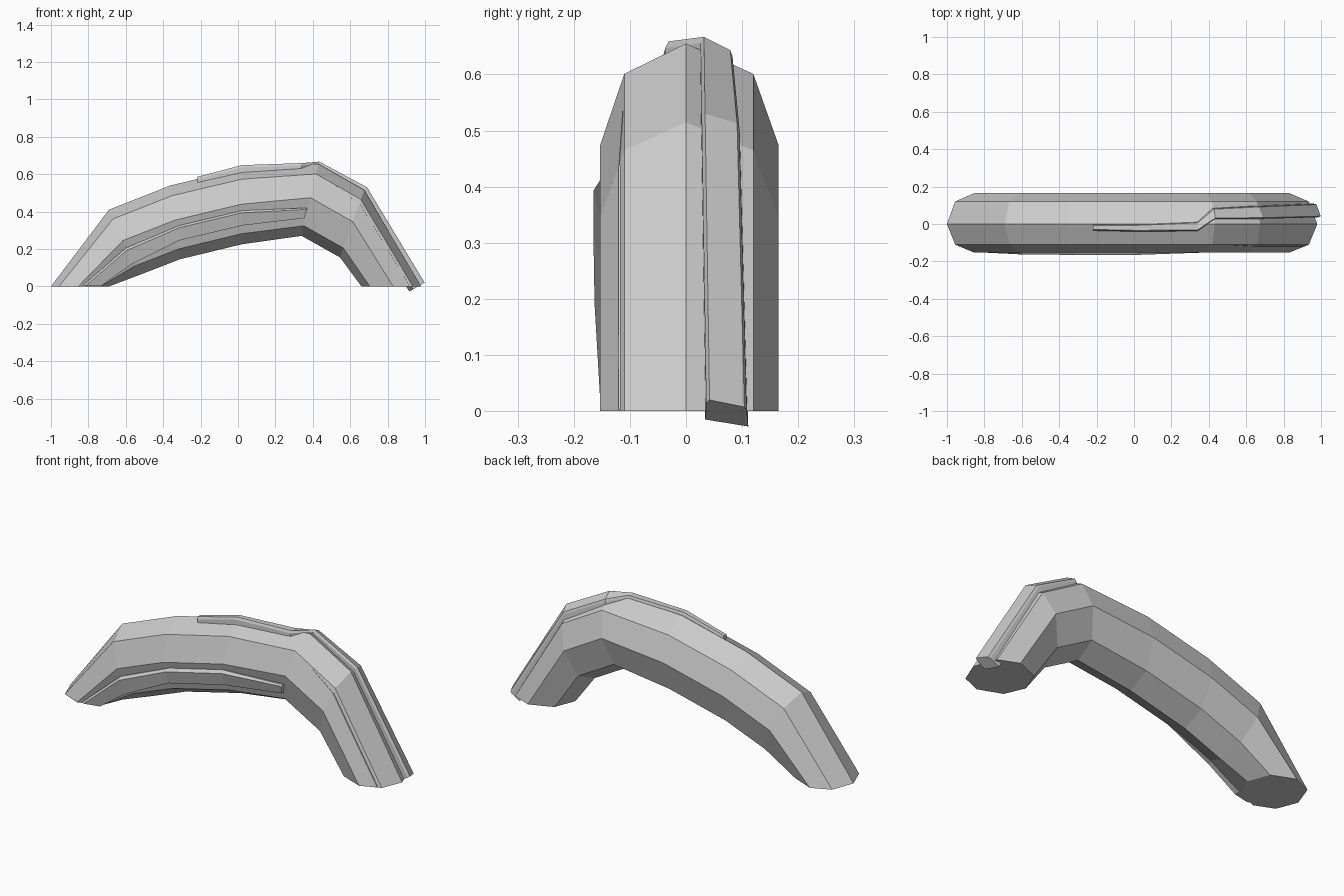
import bpy, bmesh
from mathutils import Vector

if "Cube" in bpy.data.objects:
    bpy.data.objects.remove(bpy.data.objects["Cube"])


def loft(name, rings):
    """Bridge equal-sized rings into a closed solid with capped ends."""
    bm = bmesh.new()
    vs = [[bm.verts.new(p) for p in r] for r in rings]
    n = len(rings[0])
    for a, b in zip(vs, vs[1:]):
        for i in range(n):
            j = (i + 1) % n
            bm.faces.new((a[i], a[j], b[j], b[i]))
    bm.faces.new(vs[0])
    bm.faces.new(vs[-1])
    bmesh.ops.recalc_face_normals(bm, faces=bm.faces)
    me = bpy.data.meshes.new(name)
    bm.to_mesh(me)
    bm.free()
    ob = bpy.data.objects.new(name, me)
    bpy.context.collection.objects.link(ob)
    return ob


# Arched body: outer and inner (x, z) stations, octagonal section (depth fraction, y)
stations = [((-1, 0), (-.69, 0)), ((-.69, .41), (-.53, .06)), ((-.36, .54), (-.31, .145)),
            ((.02, .63), (.02, .225)), ((.43, .655), (.34, .27)),
            ((.675, .515), (.545, .155)), ((.98, 0), (.66, 0))]
section = [(0, 0), (.14, .12), (.47, .165), (.86, .115), (1, 0),
           (.86, -.105), (.47, -.153), (.14, -.11)]


def on_body(k, t, y):
    (ox, oz), (ix, iz) = stations[k]
    return (ox + (ix - ox) * t, y, oz + (iz - oz) * t)


loft("arch_body", [[on_body(k, t, y) for t, y in section] for k in range(7)])

# Raised strip along the crown and down the right leg: x, z, y0, y1, drop at y1, inward direction
crown = [(-.22, .585, -.033, -.005, 0, (.1, -1)),
         (.02, .648, -.038, -.003, 0, (.05, -1)),
         (.34, .659, -.035, .01, 0, (0, -1)),
         (.435, .667, .028, .083, .025, (-.3, -.95)),
         (.69, .53, .03, .095, .027, (-.75, -.6)),
         (.998, .02, .038, .108, .025, (-.87, -.5))]
rings = []
for x, z, y0, y1, drop, d in crown:
    d = Vector((d[0], 0, d[1])).normalized()
    p = Vector((x, 0, z))
    corners = [(y0 - .004, .07), (y0 - .002, .012), (y0 + .004, 0),
               (y1 - .004, drop), (y1, drop + .012), (y1 + .003, drop + .07)]
    rings.append([p + d * h + Vector((0, y, 0)) for y, h in corners])
loft("crown_strip", rings)

# Raised panel on the front face: upper and lower (x, z) rails with front depth
panel = [((-.83, .003), (-.73, .003), -.152), ((-.60, .205), (-.575, .115), -.163),
         ((-.315, .325), (-.315, .245), -.165), ((.02, .405), (.02, .325), -.165),
         ((.37, .42), (.355, .365), -.153)]
rings = []
for (ux, uz), (lx, lz), y in panel:
    mx, mz = ux + (lx - ux) * .15, uz + (lz - uz) * .15
    rings.append([(ux, -.09, uz), (ux, -.148, uz), (mx, y, mz),
                  (lx, y + .018, lz), (lx, -.09, lz)])
loft("front_panel", rings)


# Tapering narrow ribs on the front of both legs: centre x, z, half width, height
def rib(name, pts, across):
    rings = []
    for x, y, z, w, h in pts:
        a = Vector((across[0], 0, across[1])).normalized() * w
        p = Vector((x, y, z))
        rings.append([p - a + Vector((0, .04, 0)), p - a * .7 + Vector((0, -h, 0)),
                      p + a * .7 + Vector((0, -h, 0)), p + a + Vector((0, .04, 0))])
    loft(name, rings)


rib("right_leg_rib", [(.52, -.113, .535, .003, 0), (.645, -.114, .437, .013, .006),
                      (.905, -.114, .003, .016, .006)], (1, 0))
rib("left_leg_rib", [(-.46, -.135, .30, .003, 0), (-.615, -.136, .258, .02, .008),
                     (-.862, -.136, .003, .022, .008)], (1, 0))
